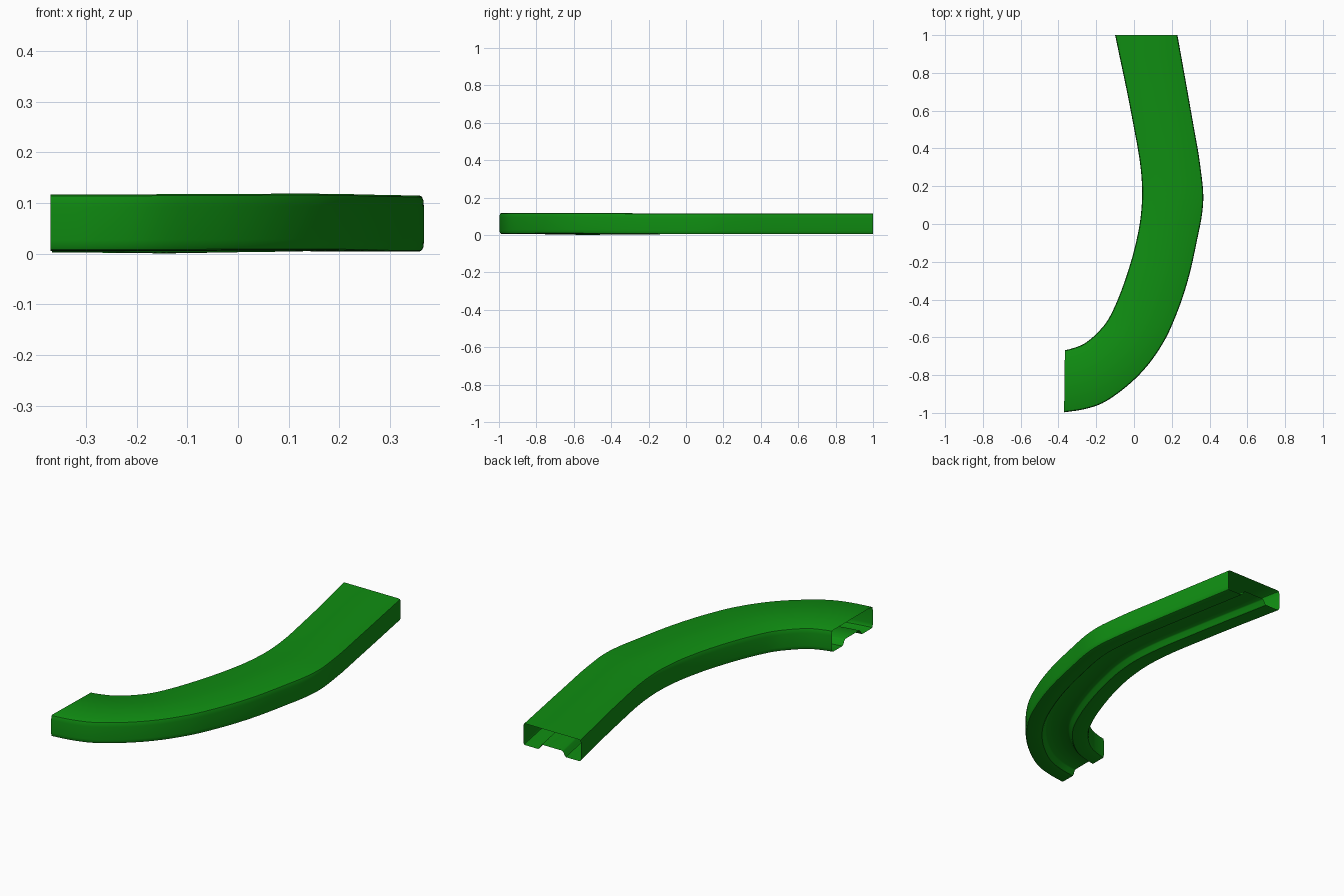
import bpy, bmesh, math
from mathutils import Vector

if "Cube" in bpy.data.objects:
    bpy.data.objects.remove(bpy.data.objects["Cube"])

# Paired plan points along the bend: (inner x, inner y, outer x, outer y)
STATIONS = [
    (-.366, -.668, -.37, -.997), (-.335, -.661, -.27, -.982),
    (-.28, -.642, -.17, -.95), (-.24, -.617, -.07, -.885),
    (-.19, -.572, .05, -.775), (-.135, -.503, .16, -.62),
    (-.09, -.41, .22, -.49), (-.035, -.26, .285, -.30),
    (.01, -.10, .335, -.08), (.033, .02, .36, .05),
    (.043, .14, .367, .15), (.037, .28, .352, .30),
    (-.008, .55, .31, .55), (-.10, 1.0, .23, 1.0)]

# Hollow cross-section (fraction across, height): top, sides, feet and underside channel
PROFILE = [
    (.03, .115), (.97, .115), (.988, .112), (.996, .105), (1, .09),
    (1, .025), (.996, .013), (.985, .006), (.97, .004),
    (.74, .004), (.72, .010), (.69, .028), (.67, .032),
    (.33, .032), (.31, .028), (.28, .010), (.26, .004),
    (.03, .004), (.015, .006), (.004, .013), (0, .025),
    (0, .09), (.004, .105), (.012, .112)]


def smooth_path(pts, steps):
    """Catmull-Rom interpolation through the stations."""
    pts = [Vector(p) for p in pts]
    ext = [2 * pts[0] - pts[1]] + pts + [2 * pts[-1] - pts[-2]]
    out = []
    for i in range(1, len(ext) - 2):
        a, b, c, d = ext[i - 1:i + 3]
        # non-uniform tangents keep the uneven spacing smooth
        l0, l1, l2 = (b - a).length, (c - b).length, (d - c).length
        m1 = ((b - a) / l0 * l1 + (c - b) / l1 * l0) / (l0 + l1) * l1
        m2 = ((c - b) / l1 * l2 + (d - c) / l2 * l1) / (l1 + l2) * l1
        for k in range(steps):
            t = k / steps
            out.append((2*t**3 - 3*t**2 + 1) * b + (t**3 - 2*t**2 + t) * m1
                       + (3*t**2 - 2*t**3) * c + (t**3 - t**2) * m2)
    out.append(pts[-1])
    return out


# Sweep the section along the bend, leaving both ends open
bm = bmesh.new()
rings = []
for ix, iy, ox, oy in smooth_path(STATIONS, 4):
    bank = .007 * math.exp(-(((iy + oy) / 2 + .6) / .3) ** 2)
    rings.append([bm.verts.new((ix + (ox - ix) * f, iy + (oy - iy) * f,
                                z + bank * (f - .5))) for f, z in PROFILE])
n = len(PROFILE)
for r, s in zip(rings, rings[1:]):
    for j in range(n):
        k = (j + 1) % n
        bm.faces.new((r[j], s[j], s[k], r[k]))
bmesh.ops.recalc_face_normals(bm, faces=bm.faces)

mesh = bpy.data.meshes.new("curved_rail")
bm.to_mesh(mesh)
bm.free()
rail = bpy.data.objects.new("curved_rail", mesh)
bpy.context.collection.objects.link(rail)

# Green finish
green = bpy.data.materials.new("green")
green.diffuse_color = (.005, .27, .006, 1)
green.use_nodes = True
green.node_tree.nodes["Principled BSDF"].inputs["Base Color"].default_value = green.diffuse_color
mesh.materials.append(green)

bpy.context.view_layer.objects.active = rail
rail.select_set(True)
bpy.ops.object.shade_smooth_by_angle(angle=math.radians(35))
